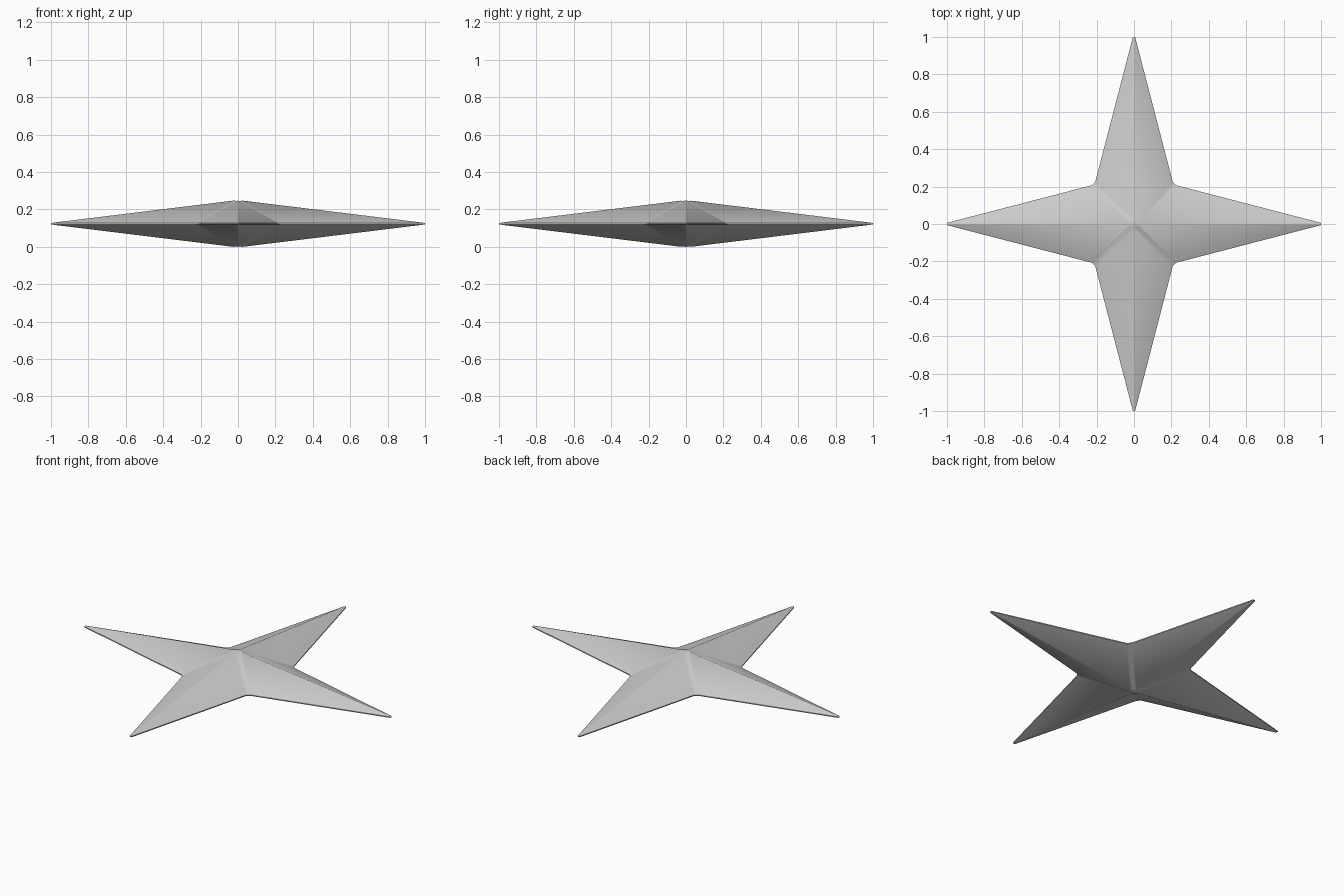
import bpy, bmesh, math
from mathutils import Matrix, Vector

cube = bpy.data.objects.get("Cube")
if cube:
    bpy.data.objects.remove(cube)

MID = 0.1235      # height of the rim
RIM = 0.003       # half thickness of the rim
PEAK = 0.1235     # half height of the body

# Single grey material
grey = bpy.data.materials.new("light_grey")
grey.use_nodes = True
colour = (0.6, 0.6, 0.6, 1)
grey.diffuse_color = colour
grey.node_tree.nodes["Principled BSDF"].inputs["Base Color"].default_value = colour

# One arm pointing along +x; heights are measured from the rim plane
ARM = {
    "corner_r": (0.226, -0.207, RIM),
    "tip_r": (1.0, -0.006, RIM),
    "ridge_tip": (0.985, 0, 0.006),
    "tip_l": (1.0, 0.006, RIM),
    "corner_l": (0.226, 0.207, RIM),
    "top_r": (0.022, -0.008, PEAK - 0.002),
    "ridge_top": (0.025, 0, PEAK),
    "top_l": (0.022, 0.008, PEAK - 0.002),
}

bm = bmesh.new()


def half_star(side):
    """Add the four arms of the upper (1) or lower (-1) half."""
    arms = []
    for i in range(4):
        turn = Matrix.Rotation(i * math.pi / 2, 3, 'Z')
        arm = {}
        for name, (x, y, z) in ARM.items():
            arm[name] = bm.verts.new(turn @ Vector((x, y, side * z)) + Vector((0, 0, MID)))
        arms.append(arm)
    for i, a in enumerate(arms):
        b = arms[(i + 1) % 4]
        # Two sloping sides, blunt tip and bevelled valley
        for side_name in "rl":
            bm.faces.new([a[n] for n in ("ridge_top", "top_" + side_name, "corner_" + side_name)])
            bm.faces.new([a[n] for n in ("ridge_top", "corner_" + side_name, "tip_" + side_name, "ridge_tip")])
        bm.faces.new([a["ridge_tip"], a["tip_r"], a["tip_l"]])
        bm.faces.new([a["top_l"], a["corner_l"], b["corner_r"], b["top_r"]])
    # Small cap over the centre
    bm.faces.new([a[n] for a in arms for n in ("top_r", "ridge_top", "top_l")])
    return [a[n] for a in arms for n in ("corner_r", "tip_r", "tip_l", "corner_l")]


upper, lower = half_star(1), half_star(-1)

# Thin rim joining both halves
for i in range(len(upper)):
    j = (i + 1) % len(upper)
    bm.faces.new([upper[i], upper[j], lower[j], lower[i]])
bmesh.ops.recalc_face_normals(bm, faces=bm.faces)

mesh = bpy.data.meshes.new("star_body")
bm.to_mesh(mesh)
bm.free()
mesh.materials.append(grey)
star = bpy.data.objects.new("star_body", mesh)
bpy.context.collection.objects.link(star)

# Soft valleys with flat arm faces
bpy.ops.object.select_all(action='DESELECT')
star.select_set(True)
bpy.context.view_layer.objects.active = star
bpy.ops.object.shade_smooth_by_angle(angle=math.radians(35))
weighted = star.modifiers.new("flat_faces", 'WEIGHTED_NORMAL')
weighted.keep_sharp = True
